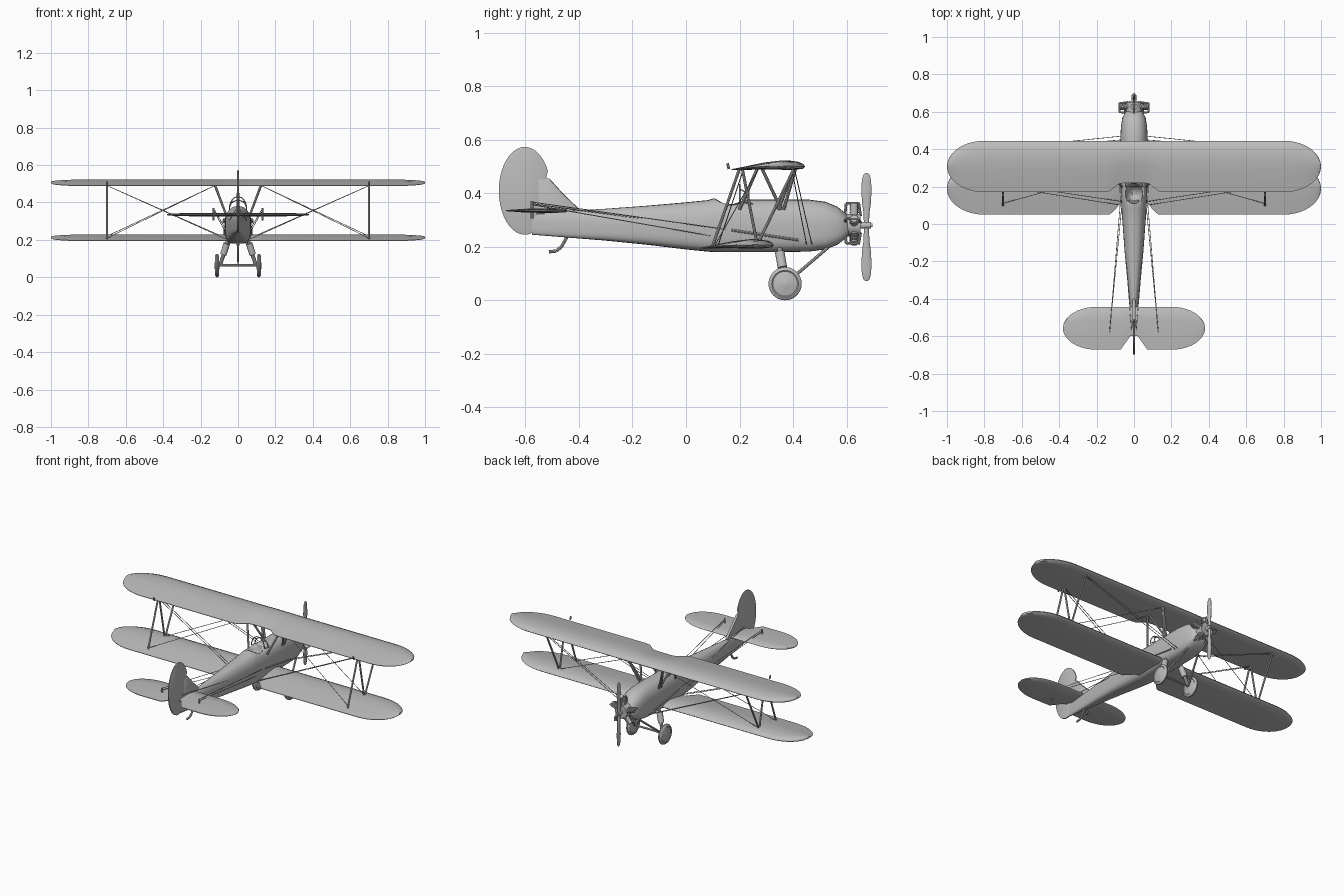
import bpy, bmesh
from math import sin, cos, pi, sqrt, copysign
from mathutils import Vector

cube = bpy.data.objects.get("Cube")
if cube:
    bpy.data.objects.remove(cube, do_unlink=True)

GREY = (0.5, 0.5, 0.5, 1)
mat = bpy.data.materials.new("plain grey")
mat.use_nodes = True
mat.diffuse_color = GREY
bsdf = next(n for n in mat.node_tree.nodes if n.type == 'BSDF_PRINCIPLED')
bsdf.inputs["Base Color"].default_value = GREY


def finish(name, bm, angle=0.6):
    bmesh.ops.recalc_face_normals(bm, faces=bm.faces)
    mesh = bpy.data.meshes.new(name)
    bm.to_mesh(mesh)
    bm.free()
    mesh.materials.append(mat)
    obj = bpy.data.objects.new(name, mesh)
    bpy.context.collection.objects.link(obj)
    bpy.ops.object.select_all(action='DESELECT')
    obj.select_set(True)
    bpy.context.view_layer.objects.active = obj
    bpy.ops.object.shade_smooth_by_angle(angle=angle)
    return obj


def add_loft(bm, rings):
    loops = [[bm.verts.new(p) for p in ring] for ring in rings]
    n = len(loops[0])
    for a, b in zip(loops, loops[1:]):
        for i in range(n):
            j = (i + 1) % n
            bm.faces.new((a[i], a[j], b[j], b[i]))
    bm.faces.new(loops[0])
    bm.faces.new(loops[-1])


def loft(name, rings, angle=0.6):
    bm = bmesh.new()
    add_loft(bm, rings)
    return finish(name, bm, angle)


def circle(n):
    return [(cos(2 * pi * i / n), sin(2 * pi * i / n)) for i in range(n)]


def rods(name, segments, radius, mirror=True, sides=8):
    """Round bars between pairs of points, optionally on both sides."""
    bm = bmesh.new()
    for a, b in segments:
        for side in ((1, -1) if mirror else (1,)):
            p, q = (Vector((v[0] * side, v[1], v[2])) for v in (a, b))
            axis = (q - p).normalized()
            u = axis.orthogonal().normalized()
            w = axis.cross(u)
            add_loft(bm, [[c + (u * s + w * t) * radius for s, t in circle(sides)]
                          for c in (p, q)])
    return finish(name, bm)


# Fuselage: y, bottom, top, half width
body = [(-.575, .245, .325, .006), (-.45, .235, .333, .02), (-.3, .223, .342, .036),
        (-.15, .208, .353, .05), (0, .19, .366, .061), (.08, .182, .374, .067),
        (.105, .18, .381, .068), (.15, .18, .378, .07), (.25, .18, .376, .072),
        (.36, .18, .377, .073), (.46, .182, .376, .073), (.52, .19, .368, .07),
        (.565, .207, .35, .063), (.595, .23, .325, .05), (.61, .25, .305, .034)]
rings = []
for y, lo, hi, w in body:
    ring = []
    for c, s in circle(28):
        p = .85 if s > 0 else .55
        ring.append((copysign(abs(c) ** p, c) * w, y,
                     (lo + hi) / 2 + copysign(abs(s) ** p, s) * (hi - lo) / 2))
    rings.append(ring)
fuselage = loft("fuselage", rings)

# Cockpit opening
cutter = loft("cockpit_cutter", [
    [(.05 * sqrt(1 - h * h) * c, .163 + .055 * sqrt(1 - h * h) * s, .385 + .09 * h)
     for c, s in circle(20)] for h in (-.98, -.85, -.65, -.4, -.15, 0, .3, .7)])
cutter.hide_render = True
cut = fuselage.modifiers.new("cockpit", 'BOOLEAN')
cut.operation = 'DIFFERENCE'
cut.solver = 'EXACT'
cut.object = cutter
bpy.context.view_layer.objects.active = fuselage
bpy.ops.object.modifier_apply(modifier="cockpit")
bpy.data.objects.remove(cutter, do_unlink=True)

# Cockpit rim and windscreen frames
for name, y, h in (("windscreen_frame", .2, .065), ("windscreen_front_frame", .235, .045)):
    arch = [(.046 * cos(pi * i / 10), y, .367 + h * sin(pi * i / 10)) for i in range(11)]
    rods(name, list(zip(arch, arch[1:])), .003, False, 6)
rods("windscreen_bars", [((.032, .2, .415), (.032, .235, .399)),
                         ((.046, .2, .37), (.046, .25, .36))], .0025)
rods("seat_back", [((0, .118, .32), (0, .128, .32))], .035, False, 16)

# Wings: aerofoil as (chord fraction, height)
FOIL = [(0, .012), (.03, .022), (.12, .031), (.3, .036), (.55, .028), (.8, .014),
        (1, .003), (1, 0), (.6, .002), (.2, 0), (.04, .004)]
FLAT = [(0, 0), (.04, .006), (.3, .009), (.7, .007), (1, .002),
        (1, -.002), (.7, -.007), (.3, -.009), (.04, -.006)]


def wing(name, root, tip_start, tip_x, lead, trail, z, foil, centre):
    stations = [(x, lead, t) for x, t in root] + [(tip_start, lead, trail)]
    mid, half = (lead + trail) / 2, (lead - trail) / 2
    for i in range(1, 11):
        a = pi / 2 * i / 10.3
        stations.append((tip_start + (tip_x - tip_start) * sin(a),
                         mid + half * cos(a), mid - half * cos(a)))
    stations = [(-x, l, t) for x, l, t in reversed(stations[1:])] + stations
    rings = []
    for x, l, t in stations:
        k = ((l - t) / (lead - trail)) if abs(x) > tip_start else 1
        k = .25 + .75 * k
        rings.append([(x, l - f * (l - t), z + centre + (h - centre) * k)
                      for f, h in foil])
    return loft(name, rings, .7)


wing("upper_wing", [(0, .22), (.05, .22), (.08, .215), (.105, .195), (.13, .176), (.16, .17)],
     .8, 1, .445, .17, .487, FOIL, .02)
wing("lower_wing", [(0, .11), (.075, .11), (.1, .077), (.13, .05)],
     .8, 1, .328, .05, .193, FOIL, .02)
wing("tailplane", [(0, -.6), (.02, -.6), (.07, -.67)],
     .2, .38, -.443, -.672, .335, FLAT, 0)


# Rudder and fin
def upright_plate(name, outline, half):
    cy = sum(p[0] for p in outline) / len(outline)
    cz = sum(p[1] for p in outline) / len(outline)
    loft(name, [[(x, cy + (y - cy) * k, cz + (z - cz) * k) for y, z in outline]
                for x, k in ((-half, .92), (-half / 2, 1), (half / 2, 1), (half, .92))])


oval = [(-.602 + .097 * c, .409 + .164 * s) for c, s in circle(40)]
upright_plate("rudder", [p for p in oval if p[0] < -.562 or p[1] > .46], .006)
upright_plate("fin", [(-.556, .32), (-.556, .455), (-.51, .455), (-.46, .4),
                      (-.4, .342), (-.4, .32)], .007)
rods("rudder_post", [((0, -.559, .245), (0, -.559, .455))], .005, False)
rods("tail_skid", [((0, -.44, .245), (0, -.465, .2)), ((0, -.465, .2), (0, -.485, .184)),
                   ((0, -.485, .184), (0, -.512, .181))], .006, False)

# Struts between the wings
rods("interplane_struts", [((.7, .1, .205), (.7, .2, .492)),
                           ((.7, .27, .215), (.7, .405, .495)),
                           ((.7, .265, .215), (.7, .21, .492))], .0055)
rods("cabane_struts", [((.066, .2, .34), (.125, .27, .5)), ((.066, .355, .34), (.125, .28, .5)),
                       ((.066, .345, .34), (.125, .405, .495)),
                       ((.066, .365, .34), (.125, .41, .495))], .006)

# Bracing wires and control cables
rods("wing_wires", [((.065, .47, .21), (.7, .405, .49)), ((.065, .45, .21), (.7, .395, .49)),
                    ((.065, .1, .205), (.7, .2, .49)), ((.065, .12, .205), (.7, .215, .49)),
                    ((.125, .4, .49), (.7, .27, .22)), ((.125, .27, .49), (.7, .11, .21))],
     .0018, sides=5)
rods("tail_cables", [((.13, -.575, .367), (.07, .15, .265)),
                     ((.13, -.575, .357), (.065, .1, .24)),
                     ((.012, -.57, .36), (.055, -.05, .29))], .0018, sides=5)
rods("control_horns", [((.13, -.575, .305), (.13, -.575, .37)),
                       ((.7, .16, .49), (.7, .155, .512))], .005)
rods("side_pipes", [((.073, .17, .262), (.074, .42, .225))], .0045)

# Engine
CZ, EY = .28, .628
rods("crankcase", [((0, .595, CZ), (0, .652, CZ))], .042, False, 20)
rods("propeller_hub", [((0, .65, CZ), (0, .69, CZ))], .013, False, 12)
rods("hub_cap", [((0, .685, CZ), (0, .697, CZ))], .007, False, 12)


def radial(angle, r, y=EY):
    return (r * cos(angle), y, CZ + r * sin(angle))


angles = [pi / 2 + i * 2 * pi / 5 for i in range(5)]
rods("engine_cylinders", [(radial(a, .03), radial(a, .084)) for a in angles], .014, False, 12)
rods("cooling_fins", [(radial(a, r), radial(a, r + .003)) for a in angles
                      for r in (.046, .053, .06, .067, .074)], .018, False, 12)
pipes = []
for a in angles:
    pipes += [(radial(a, .082, .645), radial(a, .082, .598)),
              (radial(a, .082, .598), radial(a, .04, .594)),
              (radial(a, .085, .645), radial(a, .035, .652))]
rods("engine_pipes", pipes, .005, False)

# Propeller: distance from hub, half chord, half thickness
blade = [(.005, .01, .009), (.05, .011, .008), (.09, .017, .007), (.13, .019, .006),
         (.17, .018, .005), (.193, .013, .004), (.202, .004, .002)]
blade = [(-d, c, t) for d, c, t in reversed(blade)] + blade
loft("propeller", [[(t * u, .674 + c * v, CZ - .006 + d) for u, v in circle(14)]
                   for d, c, t in blade])

# Landing gear
HUB = (.112, .37, .062)
half_wheel = [(.014, .008), (.013, .012), (.009, .042), (.008, .046), (.011, .05), (.008, .058), (.003, .062)]
wheel = half_wheel + [(-x, r) for x, r in reversed(half_wheel)]
for side, name in ((1, "left_wheel"), (-1, "right_wheel")):
    loft(name, [[(side * HUB[0] + x, HUB[1] + r * c, HUB[2] + r * s)
                 for c, s in circle(32)] for x, r in wheel])
rods("axle", [((-.11, .37, .064), (.11, .37, .064))], .006, False)
rods("gear_legs", [((.055, .35, .195), (.096, .37, .062))], .01)
rods("shock_fairings", [((.06, .35, .18), (.078, .36, .122))], .018, sides=12)
rods("gear_braces", [((.04, .53, .197), (.094, .375, .065))], .006)
